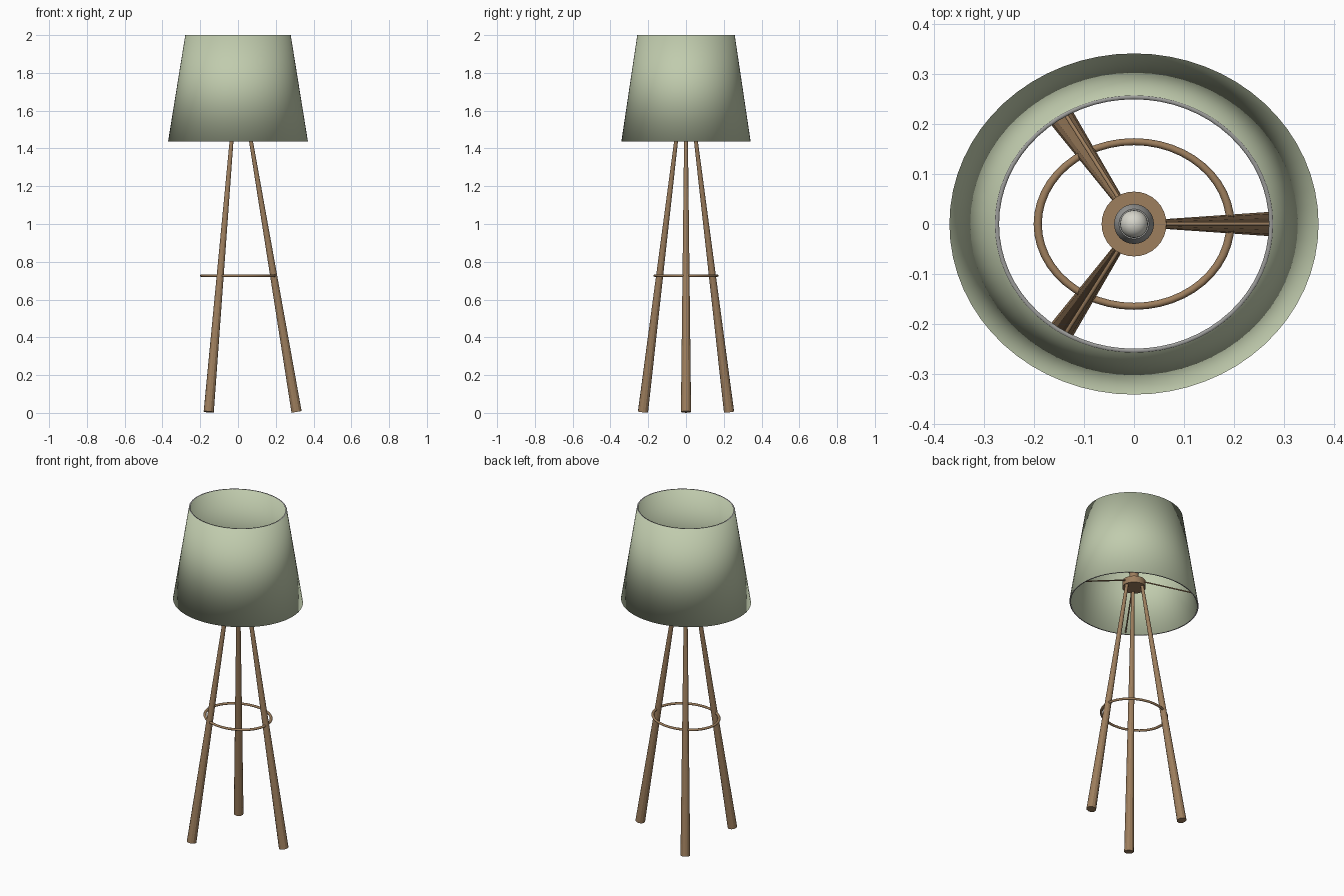
import bpy, bmesh, math
from mathutils import Vector

cube = bpy.data.objects.get("Cube")
if cube:
    bpy.data.objects.remove(cube, do_unlink=True)


def material(name, rgb):
    m = bpy.data.materials.new(name)
    m.use_nodes = True
    m.diffuse_color = (*rgb, 1)
    m.node_tree.nodes["Principled BSDF"].inputs["Base Color"].default_value = (*rgb, 1)
    return m


green = material("sage fabric", (0.53, 0.60, 0.42))
wood = material("brown wood", (0.34, 0.21, 0.11))
grey = material("grey metal", (0.33, 0.33, 0.32))
white = material("bulb white", (0.68, 0.67, 0.60))


def finish(name, bm, mats, smooth=None):
    """Turn a bmesh into a named object; smooth is an angle in degrees."""
    bmesh.ops.recalc_face_normals(bm, faces=bm.faces)
    mesh = bpy.data.meshes.new(name)
    bm.to_mesh(mesh)
    bm.free()
    for m in mats:
        mesh.materials.append(m)
    ob = bpy.data.objects.new(name, mesh)
    bpy.context.collection.objects.link(ob)
    if smooth:
        bpy.ops.object.select_all(action='DESELECT')
        ob.select_set(True)
        bpy.context.view_layer.objects.active = ob
        bpy.ops.object.shade_smooth_by_angle(angle=math.radians(smooth))
    return ob


def lathe(profile, segs, closed=False, sx=1.0, sy=1.0):
    """Revolve (radius, height) points about z; sx, sy make it oval."""
    bm = bmesh.new()
    rings = []
    for r, z in profile:
        rings.append([bm.verts.new((r * sx * math.cos(a), r * sy * math.sin(a), z))
                      for a in (math.tau * i / segs for i in range(segs))])
    pairs = list(zip(rings, rings[1:]))
    if closed:
        pairs.append((rings[-1], rings[0]))
    for lo, hi in pairs:
        for i in range(segs):
            j = (i + 1) % segs
            bm.faces.new((lo[i], lo[j], hi[j], hi[i]))
    if not closed:
        bm.faces.new(rings[0])
        bm.faces.new(rings[-1])
    return bm


def rod(name, start, end, r1, r2, segs, smooth=None):
    """Tapered round bar between two points."""
    start, end = Vector(start), Vector(end)
    axis = end - start
    bm = bmesh.new()
    bmesh.ops.create_cone(bm, cap_ends=True, segments=segs, radius1=r1, radius2=r2,
                          depth=axis.length)
    turn = axis.to_track_quat('Z', 'Y').to_matrix().to_4x4()
    bmesh.ops.transform(bm, matrix=turn, verts=bm.verts)
    bmesh.ops.translate(bm, vec=(start + end) / 2, verts=bm.verts)
    return finish(name, bm, [wood], smooth)


# Oval tapered shade with grey rims, softly shaded across its edges
bm = lathe([(0.342, 1.438), (0.258, 2.0), (0.25, 2.0), (0.334, 1.438)], 64,
           closed=True, sx=1.082, sy=1.0)
for f in bm.faces:
    heights = [v.co.z for v in f.verts]
    f.material_index = int(max(heights) - min(heights) < 0.01)
finish("lamp_shade", bm, [green, grey], 180)

# Three splayed legs and the spokes that carry the shade
for name, deg in (("left", 0), ("back", 120), ("front", 240)):
    c, s = math.cos(math.radians(deg)), math.sin(math.radians(deg))
    rod(name + "_leg", (0.31 * c, 0.263 * s, 0.005), (0.05 * c, 0.045 * s, 1.55),
        0.027, 0.009, 12)
    rod(name + "_spoke", (0.04 * c, 0.04 * s, 1.575), (0.365 * c, 0.336 * s, 1.446),
        0.004, 0.004, 8, 60)

# Oval brace ring between the legs
tube = [(0.165 + 0.007 * math.cos(a), 0.727 + 0.007 * math.sin(a))
        for a in (math.tau * i / 10 for i in range(10))]
finish("brace_ring", lathe(tube, 48, closed=True, sx=1.17), [wood], 60)

# Hub, stem, socket and bulb
finish("hub", lathe([(0.065, 1.54), (0.065, 1.58)], 32), [wood], 40)
finish("stem", lathe([(0.025, 1.58), (0.025, 1.65)], 24), [wood], 40)
finish("socket", lathe([(0.03, 1.64), (0.04, 1.66), (0.04, 1.70), (0.03, 1.72)], 32),
       [grey], 50)
dome = [(0.028 * math.cos(a), 1.74 + 0.028 * math.sin(a))
        for a in (math.radians(d) for d in range(0, 90, 17))]
finish("bulb", lathe([(0.028, 1.71)] + dome, 32), [white], 60)
